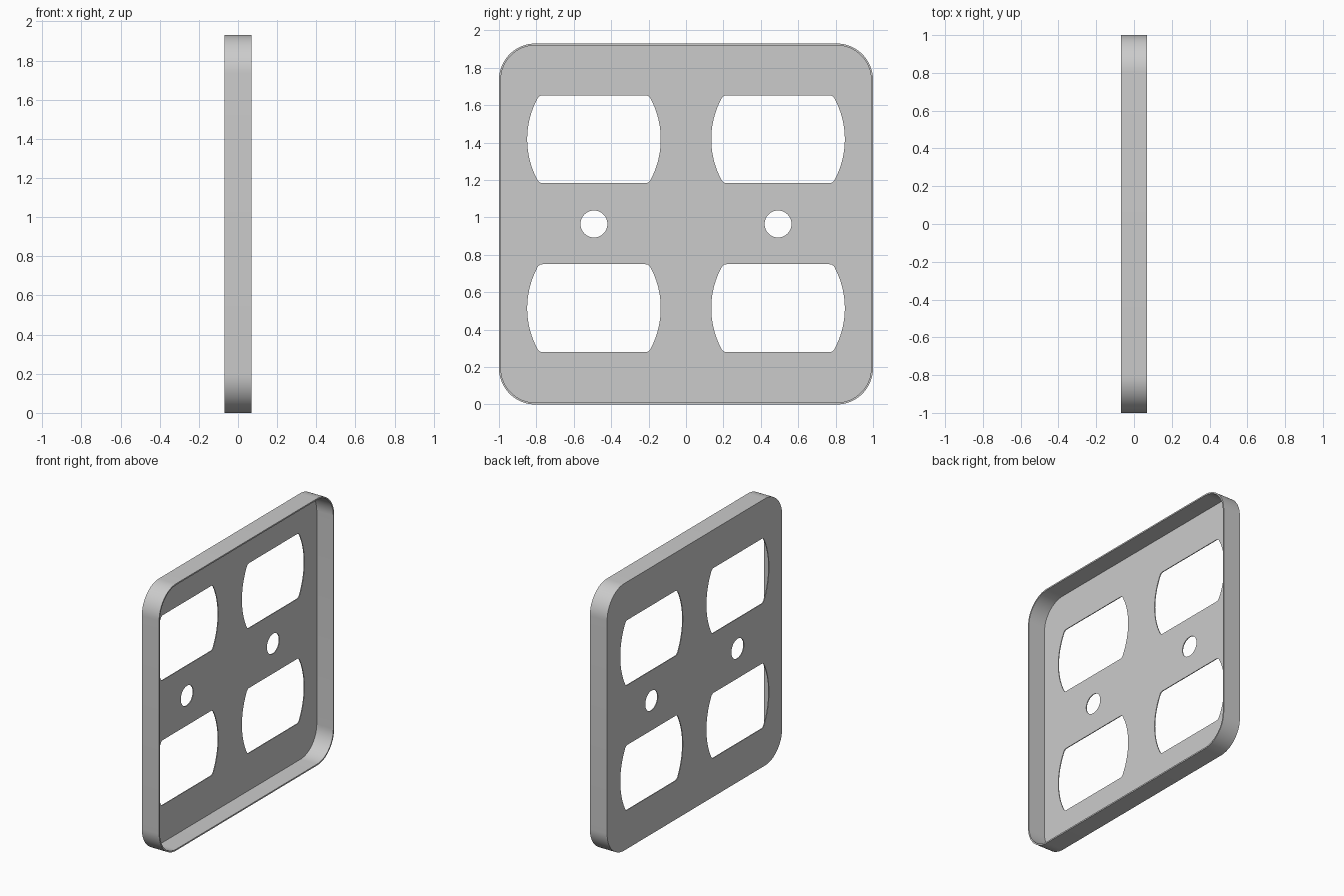
import bpy, bmesh, math
from mathutils import Vector

if "Cube" in bpy.data.objects:
    bpy.data.objects.remove(bpy.data.objects["Cube"])

# Overall sizes
HX, HY, H = 0.069, 1.0, 1.93      # half depth, half width, height
WALL, SKIN = 0.010, 0.006         # rim wall and face thickness
CZ = H / 2


def rounded_rect(hy, hz, r, n=16):
    pts = []
    for k, (sy, sz) in enumerate([(1, 1), (-1, 1), (-1, -1), (1, -1)]):
        for i in range(n + 1):
            a = math.pi / 2 * (k + i / n)
            pts.append((sy * (hy - r) + r * math.cos(a), CZ + sz * (hz - r) + r * math.sin(a)))
    return pts


def circle(cy, cz, r, n=40):
    return [(cy + r * math.cos(2 * math.pi * i / n), cz + r * math.sin(2 * math.pi * i / n)) for i in range(n)]


def socket(cy, cz, hw=0.357, hh=0.235, R=0.46, n=16):
    # bowed sides, flat top and bottom, small rounded corners
    amax = math.asin((hh - 0.025) / R)
    side = [(hw - R + R * math.cos(amax * i / n), R * math.sin(amax * i / n)) for i in range(n + 1)]
    p0 = Vector(side[-1])
    p1 = p0 + Vector((-0.010, 0.025))
    p2 = Vector((p1.x - 0.022, hh))
    for i in range(1, 7):
        t = i / 6
        side.append(tuple(p0 * (1 - t) ** 2 + p1 * 2 * t * (1 - t) + p2 * t * t))
    right = [(y, -z) for y, z in reversed(side[1:])] + side
    left = [(-y, -z) for y, z in right]
    return [(cy + y, cz + z) for y, z in right + left]


bm = bmesh.new()


def loop(pts, x):
    vs = [bm.verts.new((x, y, z)) for y, z in pts]
    for a, b in zip(vs, vs[1:] + vs[:1]):
        bm.edges.new((a, b))
    return vs


def bridge(a, b):
    n = len(a)
    for i in range(n):
        j = (i + 1) % n
        bm.faces.new((a[i], a[j], b[j], b[i]))


def fill(loops):
    edges = []
    for vs in loops:
        edges += [bm.edges.get((a, b)) for a, b in zip(vs, vs[1:] + vs[:1])]
    bmesh.ops.triangle_fill(bm, edges=edges, use_beauty=True, normal=(1, 0, 0))


# Outlines of the plate and its openings
outer = rounded_rect(HY, CZ, 0.195)
inner = rounded_rect(HY - WALL, CZ - WALL, 0.195 - WALL)
holes = [socket(y, z) for y in (-0.492, 0.492) for z in (0.515, 1.418)]
holes += [circle(y, CZ, 0.072) for y in (-0.492, 0.492)]

# Face skin with openings
outer_face = loop(outer, -HX)
inner_face = loop(inner, -HX + SKIN)
holes_out = [loop(h, -HX) for h in holes]
holes_in = [loop(h, -HX + SKIN) for h in holes]
fill([outer_face] + holes_out)
fill([inner_face] + holes_in)
for a, b in zip(holes_out, holes_in):
    bridge(a, b)

# Rim standing around the skin
outer_lip, inner_lip = loop(outer, HX), loop(inner, HX)
bridge(outer_face, outer_lip)
bridge(outer_lip, inner_lip)
bridge(inner_lip, inner_face)
bmesh.ops.recalc_face_normals(bm, faces=bm.faces[:])

mesh = bpy.data.meshes.new("wall_plate")
bm.to_mesh(mesh)
bm.free()
plate = bpy.data.objects.new("wall_plate", mesh)
bpy.context.collection.objects.link(plate)

# Plain grey
grey = bpy.data.materials.new("light grey")
grey.diffuse_color = (0.60, 0.60, 0.60, 1)
grey.use_nodes = True
grey.node_tree.nodes["Principled BSDF"].inputs["Base Color"].default_value = grey.diffuse_color
mesh.materials.append(grey)

# Smooth corners, sharp edges
bpy.context.view_layer.objects.active = plate
plate.select_set(True)
bpy.ops.object.shade_smooth_by_angle(angle=math.radians(30))
